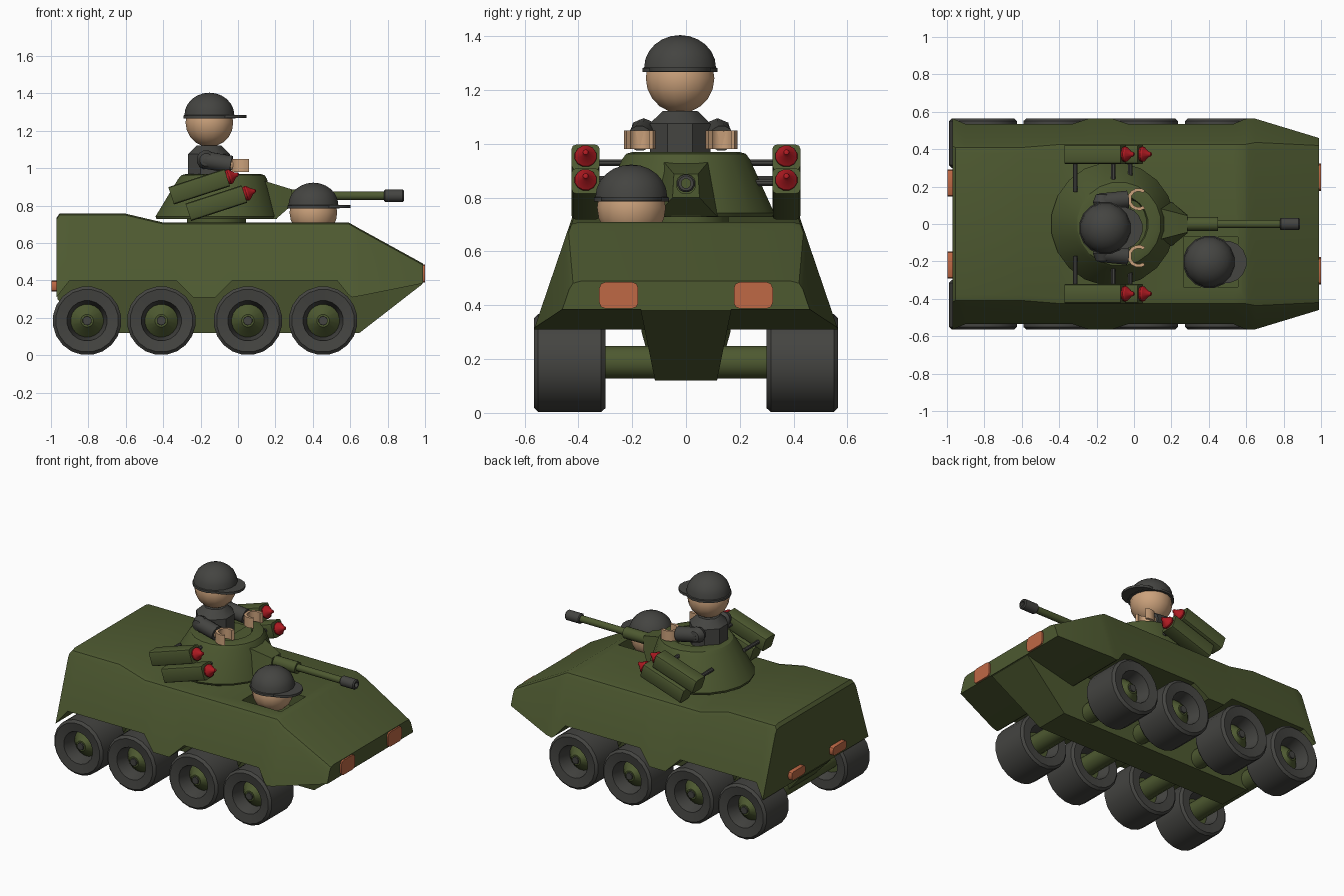
import bpy, bmesh, math
from mathutils import Vector, Matrix

if "Cube" in bpy.data.objects:
    bpy.data.objects.remove(bpy.data.objects["Cube"])


def material(name, col):
    m = bpy.data.materials.new(name)
    m.diffuse_color = (*col, 1)
    m.use_nodes = True
    m.node_tree.nodes["Principled BSDF"].inputs["Base Color"].default_value = m.diffuse_color
    return m


GREEN = material("army green", (0.075, 0.1, 0.03))
GRAY = material("dark gray", (0.058, 0.058, 0.053))
SKIN = material("skin", (0.6, 0.36, 0.2))
ORANGE = material("light orange", (0.52, 0.14, 0.06))
RED = material("rocket red", (0.42, 0.01, 0.015))


def finish(name, bm, mat):
    bmesh.ops.remove_doubles(bm, verts=bm.verts, dist=1e-5)
    bmesh.ops.recalc_face_normals(bm, faces=bm.faces)
    me = bpy.data.meshes.new(name)
    bm.to_mesh(me)
    bm.free()
    me.materials.append(mat)
    ob = bpy.data.objects.new(name, me)
    bpy.context.collection.objects.link(ob)
    return ob


def loft(name, sections, mat):
    """Closed cross-sections joined in a row, capped at both ends."""
    bm = bmesh.new()
    rings = [[bm.verts.new(p) for p in s] for s in sections]
    n = len(rings[0])
    for a, b in zip(rings, rings[1:]):
        for i in range(n):
            j = (i + 1) % n
            bm.faces.new((a[i], a[j], b[j], b[i]))
    bm.faces.new(rings[0])
    bm.faces.new(rings[-1])
    return finish(name, bm, mat)


def lathe(name, prof, mat, loc=(0, 0, 0), axis=(0, 0, 1), segs=16, closed=False, scale=(1, 1, 1), skew=0):
    """Profile of (radius, height) turned about an axis."""
    bm = bmesh.new()
    rings = []
    for k in range(segs):
        a = 2 * math.pi * (k + 0.5) / segs
        rings.append([bm.verts.new((r * math.cos(a) * scale[0] + skew * h,
                                    r * math.sin(a) * scale[1], h * scale[2])) for r, h in prof])
    m = len(prof)
    for k in range(segs):
        a, b = rings[k], rings[(k + 1) % segs]
        for i in range(m if closed else m - 1):
            j = (i + 1) % m
            bm.faces.new((a[i], a[j], b[j], b[i]))
    bmesh.ops.dissolve_degenerate(bm, edges=bm.edges, dist=1e-6)
    rot = Vector(axis).to_track_quat('Z', 'Y').to_matrix().to_4x4()
    bm.transform(Matrix.Translation(loc) @ rot)
    return finish(name, bm, mat)


def rod(name, p, q, r, mat, segs=12):
    d = Vector(q) - Vector(p)
    return lathe(name, [(0, 0), (r, 0), (r, d.length), (0, d.length)], mat, p, d, segs)


def box(name, loc, size, mat, edge_bevel=0, axis=None, tilt=0):
    """Box, optionally with the edges along one axis bevelled, tilted up in x-z."""
    bm = bmesh.new()
    bmesh.ops.create_cube(bm, size=1)
    bm.transform(Matrix.Diagonal((*size, 1)))
    if edge_bevel:
        es = [e for e in bm.edges if abs((e.verts[0].co - e.verts[1].co)[axis]) > 1e-4]
        bmesh.ops.bevel(bm, geom=es, offset=edge_bevel, segments=2, profile=0.5, affect='EDGES')
    bm.transform(Matrix.Translation(loc) @ Matrix.Rotation(-tilt, 4, 'Y'))
    return finish(name, bm, mat)


# Upper hull: x, skirt height, roof height
secs = []
for x, zb, zt in [(-.97, .31, .735), (-.955, .33, .757), (-.90, .40, .757), (-.6, .40, .757),
                  (-.4, .40, .71), (-.33, .40, .71), (-.24, .31, .71), (-.12, .31, .71),
                  (-.03, .40, .71), (.53, .40, .71), (.59, .325, .71), (.61, .31, .70),
                  (.65, .317, .677), (.99, .385, .49)]:
    shrink = .08 * max(0, x - .65) / .34
    yb = .565 - .34 * (zb - .31) - shrink
    yt = .565 - .34 * (zt - .31) - shrink
    half = [(yb, zb), (yt + .01, zt - .03), (yt - .004, zt - .008), (yt - .035, zt)]
    secs.append([(x, y, z) for y, z in half] + [(x, -y, z) for y, z in reversed(half)])
hull = loft("hull", secs, GREEN)

# Driver hatch opening
cutter = box("hatch_cutter", (.41, -.203, .70), (.29, .265, .16), GREEN)
cutter.hide_render = True
cutter.hide_viewport = True
mod = hull.modifiers.new("hatch", 'BOOLEAN')
mod.operation = 'DIFFERENCE'
mod.object = cutter

# Keel
loft("keel", [[(x, -.17, zt), (x, -b, zb), (x, b, zb), (x, .17, zt)] for x, b, zb, zt in
              [(-.965, .165, .30, .42), (-.8, .115, .12, .42), (.65, .115, .12, .42),
               (.985, .168, .38, .42)]], GREEN)

# Wheels and axles
TYRE = [(.088, .47), (.108, .556), (.168, .565), (.184, .55), (.184, .315),
        (.17, .30), (.112, .304), (.088, .38)]
for x in (-.807, -.41, .053, .455):
    rod("axle", (x, -.4, .188), (x, .4, .188), .062, GREEN)
    for s in (-1, 1):
        at, ax = (x, 0, .185), (0, s, 0)
        lathe("tyre", TYRE, GRAY, at, ax, 20, closed=True)
        lathe("hub", [(0, .38), (.092, .38), (.092, .465), (.034, .525), (0, .525)], GREEN, at, ax, 16)
        lathe("hub_cap", [(0, .51), (.026, .51), (.024, .535), (0, .535)], GRAY, at, ax, 10)

# Head lights and rear lights
for s in (-1, 1):
    box("head_light", (.985, s * .25, .437), (.03, .145, .098), ORANGE, .022, 0)
    box("rear_light", (-.98, s * .22, .37), (.036, .145, .058), ORANGE, .018, 0)

# Turret with hatch recess, ring and gun mantlet
lathe("turret_ring", [(0, -.03), (.16, -.03), (.16, .03), (0, .03)], GREEN, (-.115, 0, .72), segs=24)
lathe("turret", [(0, 0), (.325, 0), (.332, .015), (.24, .215), (.225, .235), (.2, .242),
                 (.155, .242), (.15, .22), (0, .22)], GREEN, (-.115, 0, .728), segs=20, skew=-.15)
loft("mantlet", [[(x0, -b0, z0), (x0, b0, z0), (x1, b1, z1), (x1, -b1, z1)]
                 for x0, b0, z0, x1, b1, z1 in
                 [(0, .15, .73, -.02, .13, .962), (.205, .115, .73, .09, .095, .948),
                  (.285, .05, .80, .285, .045, .888)]], GREEN)

# Cannon
lathe("gun_collar", [(0, 0), (.038, 0), (.038, .2), (0, .2)], GREEN, (.25, 0, .85), (1, 0, 0))
rod("gun_barrel", (.4, 0, .853), (.8, 0, .853), .023, GREEN)
lathe("muzzle", [(.018, .06), (.018, .107), (.028, .107), (.034, .1), (.034, .006), (.028, 0), (0, 0), (0, .06)],
      GRAY, (.78, 0, .853), (1, 0, 0), 12)

# Rocket launchers
TILT = math.radians(18)
aim = Vector((math.cos(TILT), 0, math.sin(TILT)))
for s in (-1, 1):
    for rx, rz in ((-.357, .853), (-.265, .765)):
        rear = Vector((rx, s * .373, rz))
        box("launch_tube", rear + aim * .157, (.315, .104, .098), GREEN, .016, 0, TILT)
        lathe("rocket", [(0, -.02), (.03, -.02), (.042, .008), (.04, .018), (.016, .042), (.01, .058), (0, .064)],
              RED, rear + aim * .317, aim, 12)
    for x, y, z in ((-.315, .17, .868), (-.11, .2, .93), (-.02, .24, .855)):
        rod("launcher_strut", (x, s * y, z), (x, s * .335, z), .013, GRAY, 8)


# Crew heads with peaked helmets
def crew_head(who, x, y, z):
    """z is the height of the helmet rim."""
    ball = [(.13 * math.sin(math.pi * i / 10), -.13 * math.cos(math.pi * i / 10)) for i in range(11)]
    lathe(who + "_head", ball, SKIN, (x, y, z - .022))
    dome = [(0, 0), (.142, 0), (.142, .015)]
    dome += [(.136 * math.cos(math.pi * i / 12), .018 + .12 * math.sin(math.pi * i / 12)) for i in range(7)]
    lathe(who + "_helmet", dome, GRAY, (x, y, z))
    lathe(who + "_helmet_peak", [(0, 0), (.115, 0), (.115, .016), (0, .016)], GRAY, (x + .085, y, z + .002))


crew_head("gunner", -.153, -.022, 1.266)
crew_head("driver", .403, -.203, .785)

# Gunner body, arms and gripping hands
lathe("gunner_torso", [(0, 0), (.122, 0), (.122, .135), (.07, .182), (0, .182)], GRAY,
      (-.155, -.022, .94), segs=8)
for s in (-1, 1):
    y = -.02 + s * .152
    lathe("gunner_shoulder", [(0, -.05), (.035, -.04), (.052, 0), (.035, .04), (0, .05)], GRAY,
          (-.17, y - s * .015, 1.045), (0, 1, 0), 12)
    rod("gunner_arm", (-.18, y - s * .015, 1.045), (-.035, y, 1.02), .048, GRAY)
    rod("gunner_wrist", (-.05, y, 1.02), (-.015, y, 1.018), .03, SKIN)
    arc = [math.radians(55 + 25 * i) for i in range(11)]
    loft("gunner_hand", [[(.025 + r * math.cos(a), y + r * math.sin(a), 1.015 + h)
                          for r, h in ((.042, -.034), (.06, -.034), (.06, .034), (.042, .034))]
                         for a in arc], SKIN)

# Smooth shading with sharp edges kept
for ob in bpy.context.scene.objects:
    if ob is not cutter:
        ob.select_set(True)
        bpy.context.view_layer.objects.active = ob
bpy.ops.object.shade_smooth_by_angle(angle=math.radians(32))
